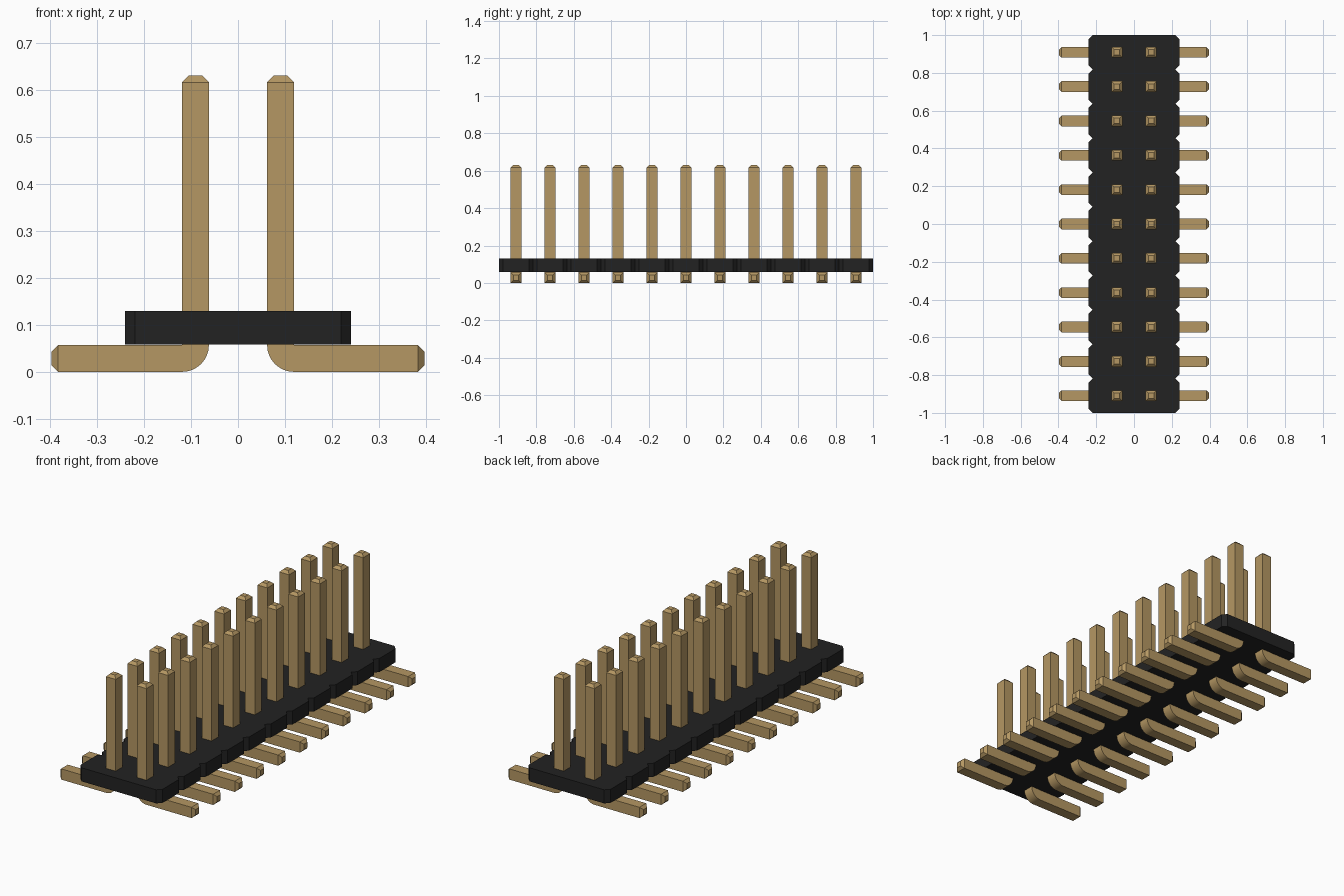
import bpy, bmesh, math

if "Cube" in bpy.data.objects:
    bpy.data.objects.remove(bpy.data.objects["Cube"])

ROWS = 11
PITCH = 2.0 / ROWS


def material(name, rgb):
    m = bpy.data.materials.new(name)
    m.diffuse_color = (*rgb, 1)
    m.use_nodes = True
    m.node_tree.nodes["Principled BSDF"].inputs["Base Color"].default_value = m.diffuse_color
    return m


def finish(bm, name, mat):
    bmesh.ops.remove_doubles(bm, verts=bm.verts, dist=1e-5)
    bmesh.ops.recalc_face_normals(bm, faces=bm.faces)
    me = bpy.data.meshes.new(name)
    bm.to_mesh(me)
    bm.free()
    me.materials.append(mat)
    return me


def add(name, me):
    ob = bpy.data.objects.new(name, me)
    bpy.context.collection.objects.link(ob)
    return ob


black = material("black plastic", (0.0165, 0.0165, 0.0165))
gold = material("gold metal", (0.46, 0.31, 0.125))

# Housing: outline with a chamfer at every segment boundary, extruded upward
W, C = 0.241, 0.022
right = []
for i in range(ROWS):
    y0 = -1 + i * PITCH
    right += [(W - C, y0), (W, y0 + C), (W, y0 + PITCH - C)]
right.append((W - C, 1))
outline = right + [(-x, -y) for x, y in right]
bm = bmesh.new()
base = bm.faces.new([bm.verts.new((x, y, 0.058)) for x, y in outline])
ext = bmesh.ops.extrude_face_region(bm, geom=[base], use_keep_orig=True)
bmesh.ops.translate(bm, vec=(0, 0, 0.072),
                    verts=[v for v in ext["geom"] if isinstance(v, bmesh.types.BMVert)])
add("housing", finish(bm, "housing", black))

# Pin: square section swept from foot tip, round the bend, up to the top tip
T = 0.057                      # pin thickness
X1, X0 = 0.119, 0.119 - T      # outer and inner sides of the upright
B = 0.014                      # tip chamfer
H = T / 2
stations = [((0.397, T - B), (0.397, B), H - B), ((0.397 - B, T), (0.397 - B, 0), H)]
for i in range(9):
    a = math.radians(90 * i / 8)
    stations.append(((X1, T), (X1 - T * math.sin(a), T - T * math.cos(a)), H))
stations += [((X1, 0.631 - B), (X0, 0.631 - B), H),
             ((X1 - B, 0.631), (X0 + B, 0.631), H - B)]
bm = bmesh.new()
rings = []
for (ax, az), (bx, bz), h in stations:
    rings.append([bm.verts.new(p) for p in
                  ((ax, -h, az), (ax, h, az), (bx, h, bz), (bx, -h, bz))])
for r, s in zip(rings, rings[1:]):
    for k in range(4):
        j = (k + 1) % 4
        bm.faces.new((r[k], r[j], s[j], s[k]))
bm.faces.new(rings[0])
bm.faces.new(rings[-1])
pin_mesh = finish(bm, "pin", gold)

# Two rows of pins, the left row turned half round
for i in range(ROWS):
    y = (i - (ROWS - 1) / 2) * PITCH
    for side, turn in (("right", 0), ("left", math.pi)):
        ob = add(f"{side}_pin_{i + 1}", pin_mesh)
        ob.location.y = y
        ob.rotation_euler.z = turn

# Smooth the bend only
bpy.ops.object.select_all(action="DESELECT")
ob.select_set(True)
bpy.context.view_layer.objects.active = ob
bpy.ops.object.shade_smooth_by_angle(angle=math.radians(30))
